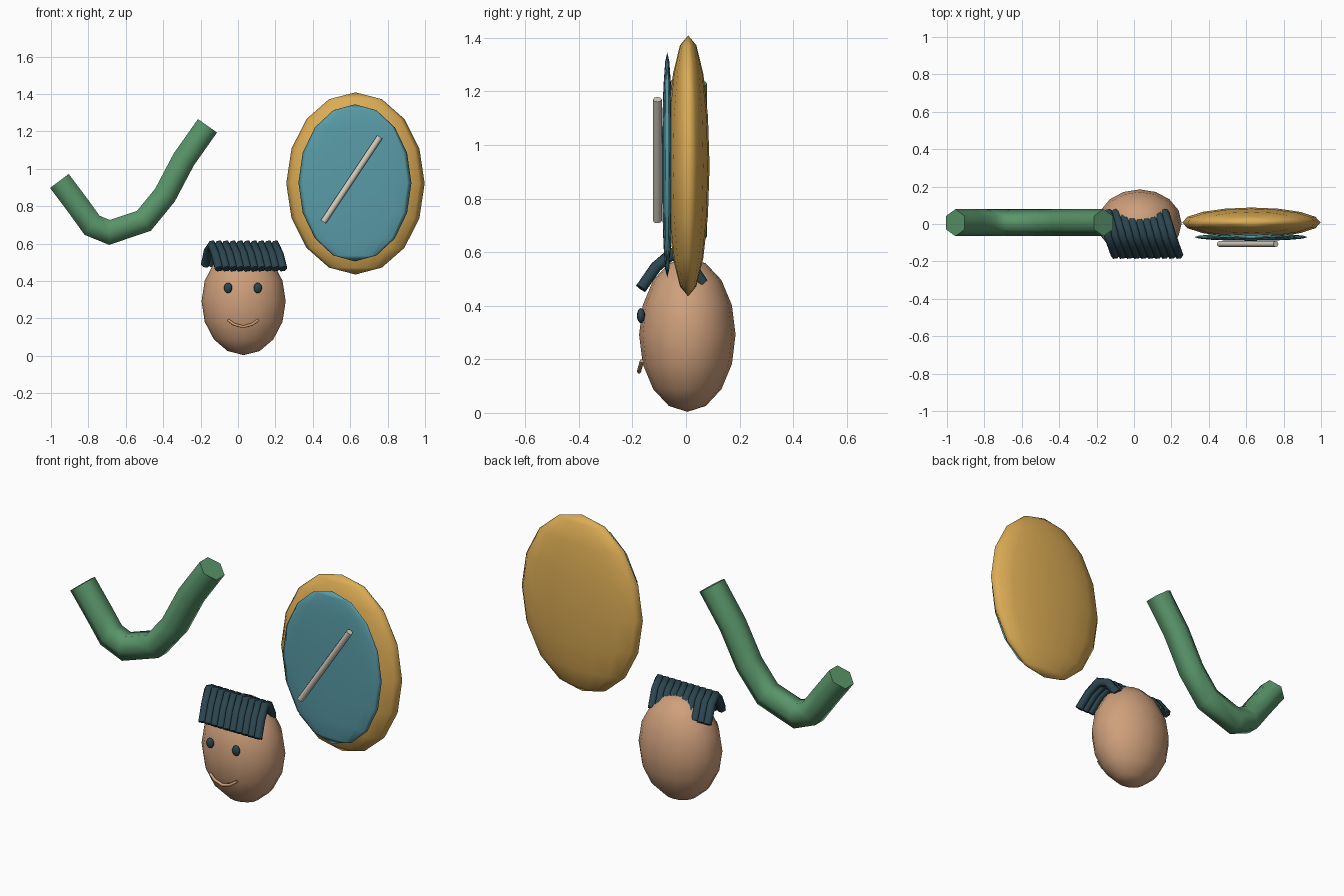
import bpy, bmesh, math
from mathutils import Vector

if "Cube" in bpy.data.objects:
    bpy.data.objects.remove(bpy.data.objects["Cube"])


def material(name, color):
    m = bpy.data.materials.new(name)
    m.diffuse_color = (*color, 1)
    m.use_nodes = True
    m.node_tree.nodes["Principled BSDF"].inputs["Base Color"].default_value = m.diffuse_color
    return m


GOLD = material("gold", (0.71, 0.41, 0.09))
TEAL = material("teal", (0.10, 0.33, 0.39))
GREEN = material("green", (0.10, 0.30, 0.145))
SKIN = material("skin", (0.62, 0.35, 0.20))
DARK = material("dark slate", (0.024, 0.06, 0.078))
BONE = material("pale bone", (0.66, 0.60, 0.50))


def finish(bm, name, mat):
    bmesh.ops.recalc_face_normals(bm, faces=bm.faces)
    me = bpy.data.meshes.new(name)
    bm.to_mesh(me)
    bm.free()
    me.materials.append(mat)
    ob = bpy.data.objects.new(name, me)
    bpy.context.collection.objects.link(ob)
    return ob


def ellipsoid(name, center, radii, mat, seg=16, rings=8):
    bm = bmesh.new()
    bmesh.ops.create_uvsphere(bm, u_segments=seg, v_segments=rings, radius=1)
    for v in bm.verts:
        v.co = Vector(center) + Vector(a * b for a, b in zip(v.co, radii))
    for f in bm.faces:
        f.smooth = True
    return finish(bm, name, mat)


def tube(name, points, radius, mat, side, sides=6):
    """Capped tube along a path, mitred at the bends; side is across the bends."""
    pts = [Vector(p) for p in points]
    bm = bmesh.new()
    rings = []
    for i, p in enumerate(pts):
        a = (p - pts[i - 1]).normalized() if i else (pts[1] - p).normalized()
        b = (pts[i + 1] - p).normalized() if i < len(pts) - 1 else a
        t = (a + b).normalized()
        mitre = 1 / max(0.5, t.dot(a))
        u = (Vector(side) - t * t.dot(Vector(side))).normalized()
        w = t.cross(u) * mitre
        ring = []
        for k in range(sides):
            ang = 2 * math.pi * k / sides
            ring.append(bm.verts.new(p + radius * (u * math.cos(ang) + w * math.sin(ang))))
        rings.append(ring)
    for r0, r1 in zip(rings, rings[1:]):
        for k in range(sides):
            n = (k + 1) % sides
            bm.faces.new((r0[k], r0[n], r1[n], r1[k])).smooth = True
    # flat end caps with crisp borders
    for ring in (rings[0], rings[-1]):
        cap = bm.faces.new(ring)
        for e in cap.edges:
            e.smooth = False
    return finish(bm, name, mat)


# head and face
ellipsoid("head", (0.03, 0.005, 0.292), (0.225, 0.18, 0.288), SKIN)
for label, x in (("left_eye", -0.053), ("right_eye", 0.106)):
    ellipsoid(label, (x, -0.168, 0.363), (0.022, 0.015, 0.028), DARK, 12, 8)
tube("mouth", [(-0.055, -0.165, 0.193), (-0.02, -0.172, 0.168), (0.027, -0.175, 0.155),
               (0.074, -0.172, 0.168), (0.11, -0.165, 0.193)], 0.008, SKIN, (0, 1, 0))

# hair: parallel strands draped over the head, slanting from back to front
for i in range(10):
    x = -0.14 + 0.0378 * i
    tube(f"hair_strand_{i + 1}",
         [(x + 0.04, -0.168, 0.465), (x + 0.02, -0.112, 0.545), (x, -0.055, 0.592),
          (x - 0.018, 0.005, 0.568), (x - 0.035, 0.062, 0.485)],
         0.024, DARK, (1, 0, 0))

# shield with front panel and slanted bar
ellipsoid("shield_body", (0.628, 0.008, 0.922), (0.37, 0.08, 0.487), GOLD)
ellipsoid("shield_panel", (0.625, -0.07, 0.925), (0.302, 0.02, 0.42), TEAL)
tube("shield_bar", [(0.457, -0.107, 0.717), (0.758, -0.107, 1.17)], 0.0165, BONE, (0, 1, 0), 8)

# bent six-sided limb
tube("bent_limb", [(x, 0.007, z) for x, z in
                   ((-0.955, 0.935), (-0.852, 0.798), (-0.78, 0.698), (-0.687, 0.66),
                    (-0.503, 0.722), (-0.39, 0.86), (-0.29, 1.05), (-0.163, 1.23))],
     0.072, GREEN, (0, 1, 0))
